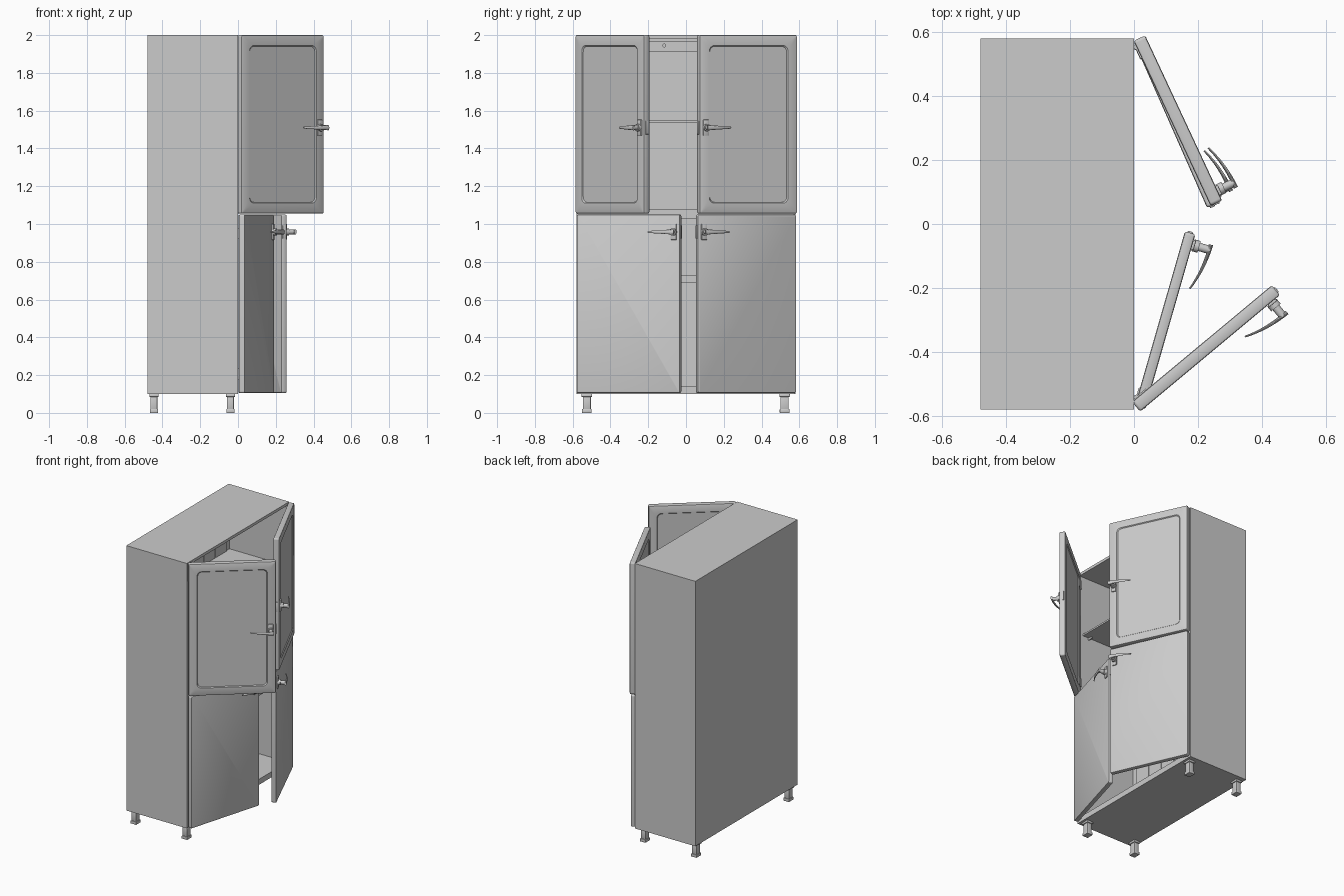
import bpy, bmesh
from math import sin, cos, pi, radians
from mathutils import Matrix, Vector

old = bpy.data.objects.get("Cube")
if old:
    bpy.data.objects.remove(old, do_unlink=True)

GREY = (0.6, 0.6, 0.6, 1)
metal = bpy.data.materials.new("light_grey")
metal.use_nodes = True
metal.diffuse_color = GREY
metal.node_tree.nodes["Principled BSDF"].inputs["Base Color"].default_value = GREY
parts = []


def finish(name, bm, frame=None):
    """Place the mesh in a frame, fix its normals and link it."""
    if frame:
        bm.transform(frame)
    bmesh.ops.recalc_face_normals(bm, faces=bm.faces)
    mesh = bpy.data.meshes.new(name)
    bm.to_mesh(mesh)
    bm.free()
    mesh.materials.append(metal)
    ob = bpy.data.objects.new(name, mesh)
    bpy.context.collection.objects.link(ob)
    parts.append(ob)


def box(name, lo, hi, frame=None, bevel=0):
    lo, hi = Vector(lo), Vector(hi)
    bm = bmesh.new()
    bmesh.ops.create_cube(bm, size=1)
    bm.transform(Matrix.Translation((lo + hi) / 2) @ Matrix.Diagonal((*(hi - lo), 1)))
    if bevel:
        bmesh.ops.bevel(bm, geom=bm.edges[:], offset=bevel, segments=2,
                        profile=0.5, affect='EDGES')
    finish(name, bm, frame)


def rod(name, centre, radius, depth, axis, frame=None):
    bm = bmesh.new()
    bmesh.ops.create_cone(bm, cap_ends=True, segments=20, radius1=radius,
                          radius2=radius, depth=depth)
    turn = Vector((0, 0, 1)).rotation_difference(Vector(axis)).to_matrix().to_4x4()
    bm.transform(Matrix.Translation(centre) @ turn)
    finish(name, bm, frame)


def loft(name, loops, frame=None):
    """Skin a row of equal point loops and cap both ends."""
    bm = bmesh.new()
    rows = [[bm.verts.new(p) for p in loop] for loop in loops]
    for a, b in zip(rows, rows[1:]):
        for i in range(len(a)):
            j = (i + 1) % len(a)
            bm.faces.new((a[i], a[j], b[j], b[i]))
    bm.faces.new(rows[0])
    bm.faces.new(rows[-1])
    finish(name, bm, frame)


def rounded_loop(x0, x1, z0, z1, y, r, steps=6):
    centres = ((x1 - r, z1 - r), (x0 + r, z1 - r), (x0 + r, z0 + r), (x1 - r, z0 + r))
    return [(cx + r * cos(a), y, cz + r * sin(a))
            for q, (cx, cz) in enumerate(centres)
            for a in [(q + k / steps) * pi / 2 for k in range(steps + 1)]]


# Carcass, open towards +x
W, BACK, T = 0.58, -0.48, 0.02
box("top_panel", (BACK, -W, 2 - T), (0, W, 2))
box("bottom_panel", (BACK, -W, 0.1), (0, W, 0.14))
box("back_panel", (BACK, -W, 0.14), (BACK + T, W, 2 - T))
for side, s in (("left", 1), ("right", -1)):
    lo, hi = sorted((s * W, s * (W - T)))
    box(side + "_side_panel", (BACK + T, lo, 0.14), (0, hi, 2 - T))

# Interior: divider, shelves, rails and back slats
IN = W - T
box("middle_divider", (BACK + T, -IN, 1.03), (-0.005, IN, 1.08))
box("upper_shelf", (BACK + T, -IN, 1.535), (-0.03, IN, 1.547))
box("lower_shelf", (BACK + T, -IN, 0.69), (-0.06, IN, 0.728))
box("back_rail", (BACK + T, -IN, 1.91), (BACK + T + 0.02, IN, 1.97))
for s in (-1, 1):
    rod("rail_knob", (BACK + T + 0.025, s * 0.115, 1.945), 0.01, 0.02, (1, 0, 0))
    for x in (-0.4, -0.08):
        rod("shelf_peg", (x, s * (IN - 0.015), 1.527), 0.008, 0.03, (0, 1, 0))
for i in range(-4, 4):
    for z0, z1 in ((0.14, 1.03), (1.08, 1.91)):
        box("back_slat", (BACK + T, i * 0.13 + 0.003, z0),
            (BACK + T + 0.006, i * 0.13 + 0.127, z1))

# Legs with a collar and a foot pad
for x in (-0.445, -0.04):
    for y in (-0.525, 0.522):
        for name, r, z0, z1 in (("leg_collar", 0.028, 0.085, 0.1),
                                ("leg", 0.021, 0.015, 0.088),
                                ("leg_foot", 0.026, 0, 0.02)):
            box(name, (x - r * 0.85, y - r, z0), (x + r * 0.85, y + r, z1), bevel=0.002)

# Doors: local x runs from hinge to free edge, local y points outwards
DOOR = 0.57


def door_frame(x, y, angle, side):
    a = radians(angle)
    return Matrix(((sin(a), cos(a), 0, x),
                   (-side * cos(a), side * sin(a), 0, y),
                   (0, 0, 1, 0), (0, 0, 0, 1)))


def handle(name, z, frame):
    box(name + "_plate", (0.52, -0.002, z - 0.042), (0.552, 0.008, z + 0.042), frame, 0.003)
    rod(name + "_collar", (0.535, 0.012, z), 0.019, 0.02, (0, 1, 0), frame)
    rod(name + "_post", (0.535, 0.03, z), 0.013, 0.056, (0, 1, 0), frame)
    # Curved, tapering lever reaching back to the hinge side
    loops = []
    for i in range(13):
        t = i / 12
        x, y = 0.552 - 0.15 * t, 0.056 - 0.026 * t ** 2.2
        h, d = 0.014 - 0.009 * t, 0.007 - 0.004 * t
        loops.append([(x, y + d * cos(k * pi / 6), z + h * sin(k * pi / 6))
                      for k in range(12)])
    loft(name + "_lever", loops, frame)


def door(name, x, y, angle, side, z0, z1, thick, panelled, handle_z):
    frame = door_frame(x, y, angle, side)
    b = 0.007
    # Inset, depth and corner radius of each loop across the thickness
    rows = [(b, -thick, 0.006), (b * 0.3, b * 0.3 - thick, 0.008), (0, b - thick, 0.01),
            (0, -b, 0.01), (b * 0.3, -b * 0.3, 0.008), (b, 0, 0.006)]
    if panelled:
        rows = ([(0.06, 0.006 - thick, 0.03), (0.055, -thick, 0.03)] + rows
                + [(0.055, 0, 0.03), (0.06, -0.006, 0.03)])
    loft(name, [rounded_loop(i, DOOR - i, z0 + i, z1 - i, d, r) for i, d, r in rows], frame)
    handle(name + "_handle", handle_z, frame)
    # Latch on the free edge and hinges on the inside
    box(name + "_latch", (DOOR - 0.012, -thick * 0.75, handle_z - 0.035),
        (DOOR + 0.004, -thick * 0.25, handle_z + 0.035), frame, 0.002)
    for z in (z0 + 0.1, z1 - 0.1):
        rod(name + "_hinge", (0.02, -thick - 0.002, z), 0.008, 0.06, (0, 0, 1), frame)
        box(name + "_hinge_plate", (0.02, -thick - 0.004, z - 0.028),
            (0.06, -thick + 0.002, z + 0.028), frame)


UPPER = (1.055, 2.0, 0.04, True, 1.51)
LOWER = (0.105, 1.05, 0.034, False, 0.958)
door("upper_right_door", 0.019, -0.587, 50.2, -1, *UPPER)
door("lower_right_door", 0.035, -0.58, 16, -1, *LOWER)
door("upper_left_door", 0.035, 0.59, 25, 1, *UPPER)
door("lower_left_door", 0.03, 0.585, 23.8, 1, *LOWER)

# Smooth the rounded parts, keep hard edges
bpy.ops.object.select_all(action='DESELECT')
for ob in parts:
    ob.select_set(True)
bpy.context.view_layer.objects.active = parts[0]
bpy.ops.object.shade_smooth_by_angle(angle=radians(35))
